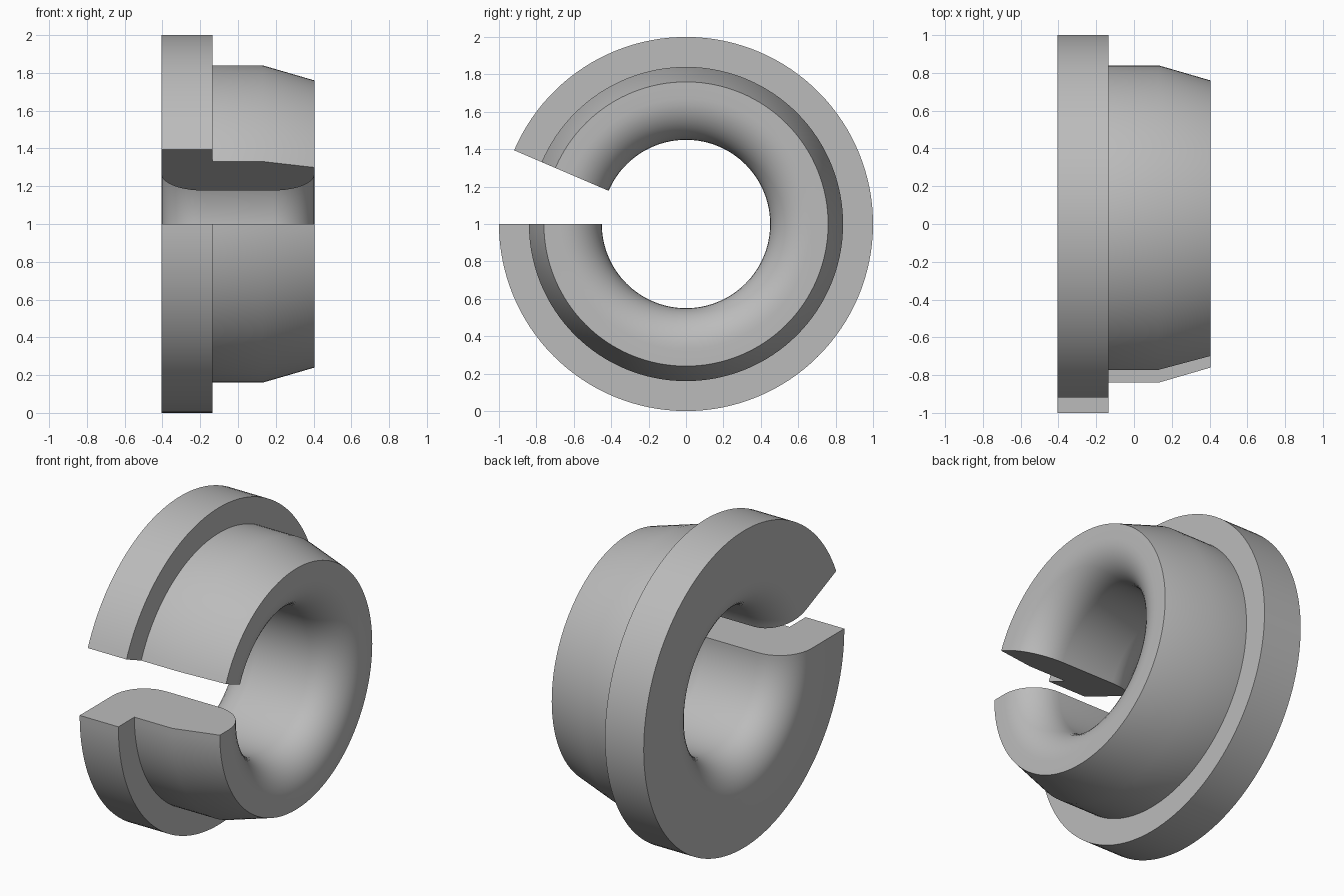
import bpy
import bmesh
from math import sin, cos, pi, radians

cube = bpy.data.objects.get("Cube")
if cube:
    bpy.data.objects.remove(cube, do_unlink=True)

HALF = 0.405        # half the width along the axis
BORE = 0.45         # radius of the hole
FILLET = 0.22       # rounding at both mouths of the hole
GAP = radians(23.2)
STEPS = 120


def fillet(centre_x, start):
    """Quarter arc in (x, radius), rounding one mouth of the bore."""
    return [(centre_x + FILLET * cos(a), BORE + FILLET + FILLET * sin(a))
            for a in (start + pi / 2 * i / 10 for i in range(11))]


# Cross-section: flange, body with tapered nose, rounded bore
outer = [(-HALF, 1.0), (-0.135, 1.0), (-0.135, 0.84), (0.13, 0.84), (HALF, 0.76)]
bore_right = fillet(HALF - FILLET, -pi / 2)[::-1]
bore_left = fillet(FILLET - HALF, pi)[::-1]
profile = outer + bore_right + bore_left

# Sweep the section around the x axis, leaving the gap open at the front
bm = bmesh.new()
rings = []
for i in range(STEPS + 1):
    a = pi + (2 * pi - GAP) * i / STEPS
    rings.append([bm.verts.new((x, r * cos(a), 1 + r * sin(a))) for x, r in profile])

count = len(profile)
for ring, following in zip(rings, rings[1:]):
    for j in range(count):
        k = (j + 1) % count
        bm.faces.new((ring[j], ring[k], following[k], following[j]))

# Flat cut ends
bm.faces.new(rings[0])
bm.faces.new(rings[-1][::-1])
bmesh.ops.recalc_face_normals(bm, faces=bm.faces)

mesh = bpy.data.meshes.new("split_bushing")
bm.to_mesh(mesh)
bm.free()
bushing = bpy.data.objects.new("split_bushing", mesh)
bpy.context.collection.objects.link(bushing)

# Plain grey material
grey = bpy.data.materials.new("plain grey")
grey.use_nodes = True
colour = (0.5, 0.5, 0.5, 1)
grey.diffuse_color = colour
grey.node_tree.nodes["Principled BSDF"].inputs["Base Color"].default_value = colour
mesh.materials.append(grey)

# Smooth curved surfaces, crisp rims
bpy.ops.object.select_all(action="DESELECT")
bushing.select_set(True)
bpy.context.view_layer.objects.active = bushing
bpy.ops.object.shade_smooth_by_angle(angle=radians(30))
